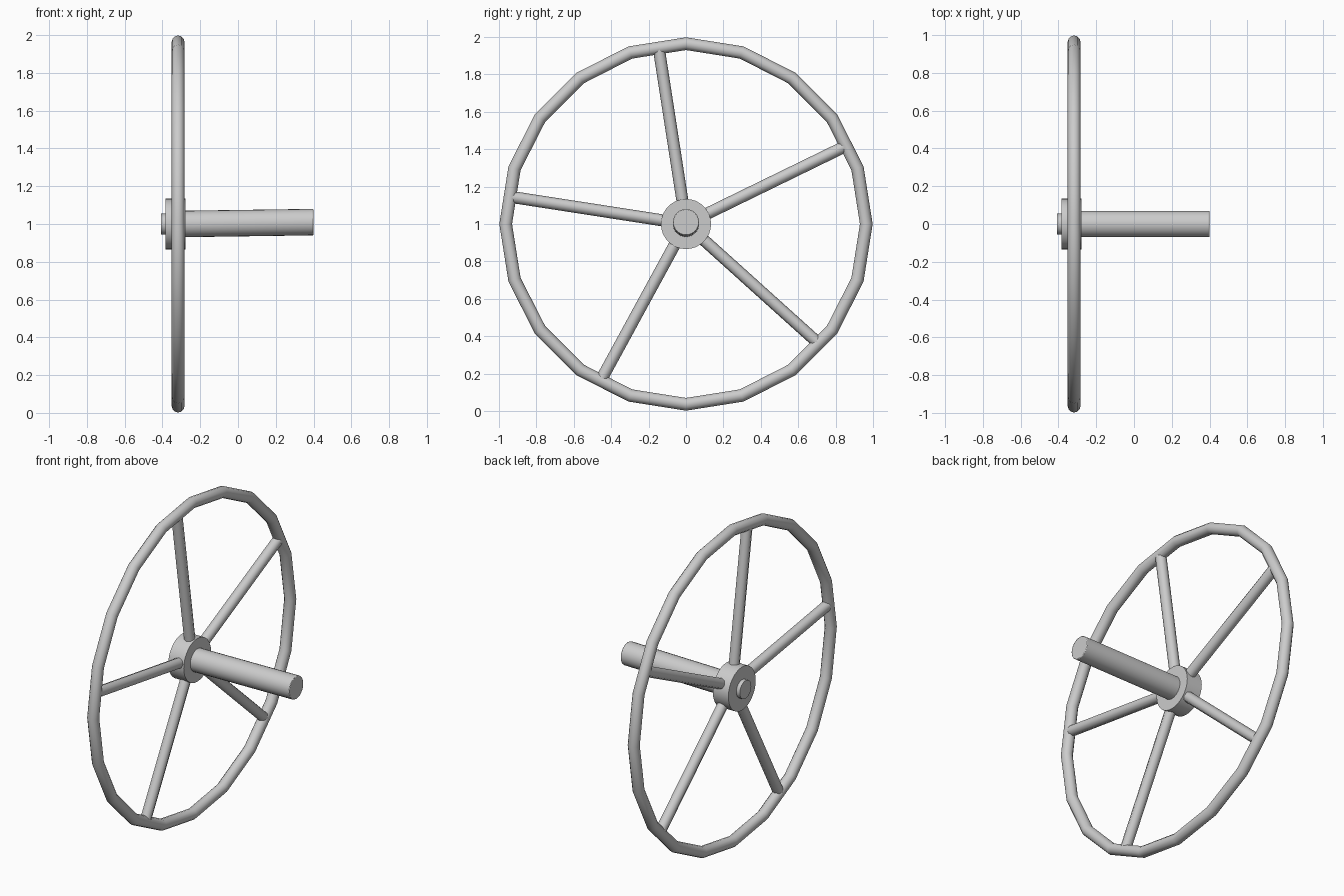
import bpy, math
from mathutils import Vector

if "Cube" in bpy.data.objects:
    bpy.data.objects.remove(bpy.data.objects["Cube"])

WHEEL_X = -0.317
CENTRE = Vector((WHEEL_X, 0, 1))


def finish(obj, name, angle=40):
    obj.name = name
    bpy.ops.object.shade_smooth_by_angle(angle=math.radians(angle))
    return obj


def rod(name, start, end, radius, sides, angle=40):
    """Capped cylinder running between two points."""
    start, end = Vector(start), Vector(end)
    d = end - start
    bpy.ops.mesh.primitive_cylinder_add(
        vertices=sides, radius=radius, depth=d.length, location=(start + end) / 2)
    obj = bpy.context.object
    obj.rotation_euler = d.to_track_quat('Z', 'Y').to_euler()
    return finish(obj, name, angle)


# Twenty-sided rim, with a corner at the very top
bpy.ops.mesh.primitive_torus_add(
    major_segments=20, minor_segments=12, major_radius=0.964, minor_radius=0.034,
    location=CENTRE, rotation=(0, math.pi / 2, 0))
bpy.context.object.data.update()
finish(bpy.context.object, "rim")

# Hub drum and outer cap
rod("hub", (-0.384, 0, 1), (-0.278, 0, 1), 0.134, 32)
rod("hub_cap", (-0.408, 0, 1), (-0.38, 0, 1), 0.056, 24)

# Axle, very slightly raised towards its free end
axle = rod("axle", (-0.30, 0, 1.0), (0.40, 0, 1.01), 0.07, 24, 60)
bevel = axle.modifiers.new("rounded_end", 'BEVEL')
bevel.width = 0.004
bevel.segments = 2

# Five slightly uneven spokes
for i, deg in enumerate((26, 98.8, 171.2, 241.4, 318)):
    a = math.radians(deg)
    direction = Vector((0, math.cos(a), math.sin(a)))
    rod(f"spoke_{i + 1}", CENTRE + direction * 0.06, CENTRE + direction * 0.955, 0.032, 8, 50)
